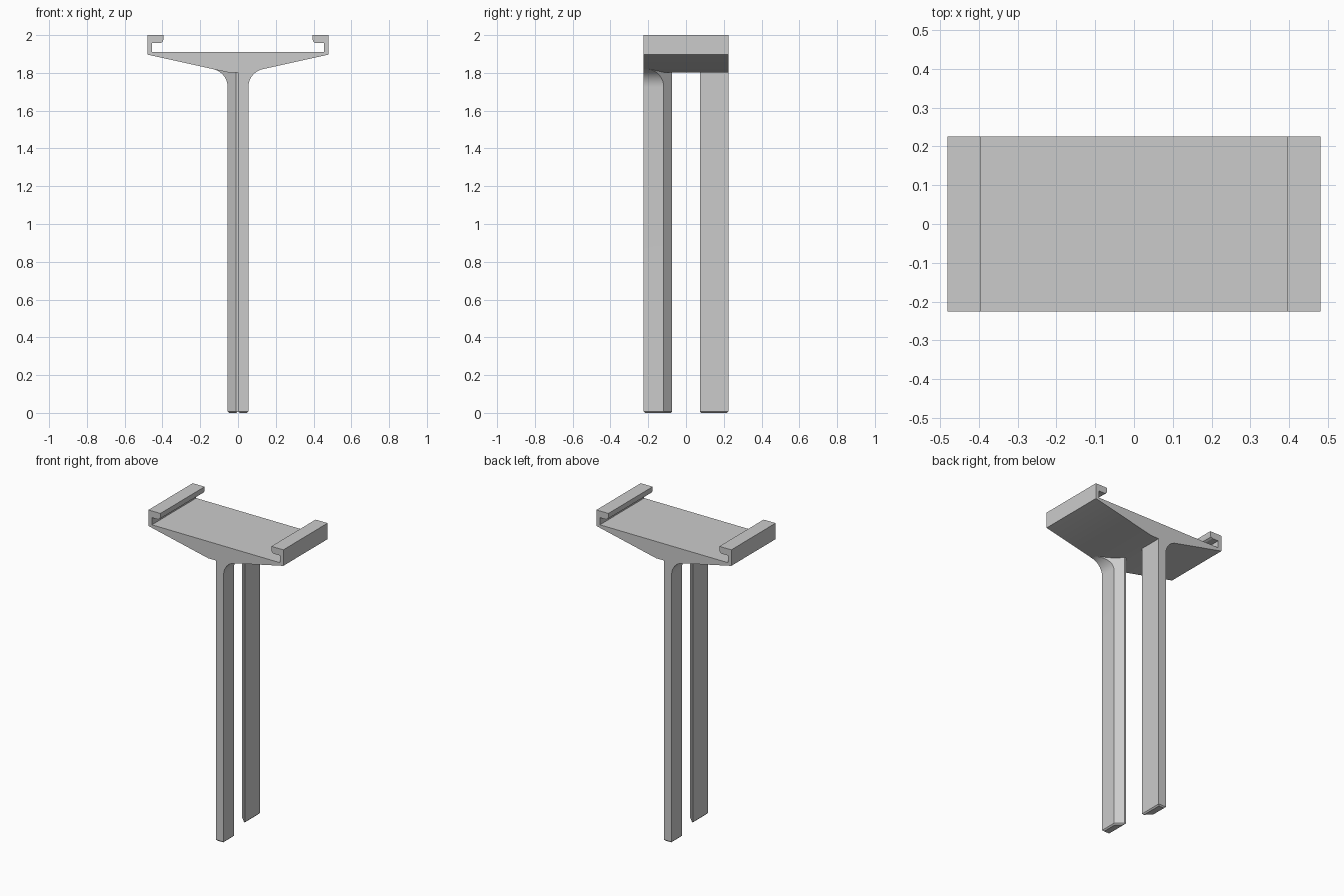
import bpy, bmesh, math
from mathutils import Matrix, Vector

old = bpy.data.objects.get("Cube")
if old:
    bpy.data.objects.remove(old, do_unlink=True)

grey = bpy.data.materials.new("plain_grey")
grey.use_nodes = True
colour = (0.6, 0.6, 0.6, 1)
grey.diffuse_color = colour
grey.node_tree.nodes["Principled BSDF"].inputs["Base Color"].default_value = colour

DEPTH = 0.225                      # half depth of the tray
LEG_X, INNER_Y = 0.055, -0.073     # leg thickness and inner end
UNDER = Vector((LEG_X, 1.803))     # where the underside starts to slope
RIM = Vector((0.48, 1.897))        # lower outer edge of the tray


def extrude_profile(points, y0, y1):
    """Prism from an x-z outline, running along y."""
    bm = bmesh.new()
    face = bm.faces.new([bm.verts.new((x, y0, z)) for x, z in points])
    moved = bmesh.ops.extrude_face_region(bm, geom=[face])["geom"]
    bmesh.ops.translate(bm, vec=(0, y1 - y0, 0),
                        verts=[v for v in moved if isinstance(v, bmesh.types.BMVert)])
    bmesh.ops.recalc_face_normals(bm, faces=bm.faces)
    return bm


def finish(bm, name, turn=0):
    bmesh.ops.transform(bm, matrix=Matrix.Rotation(turn, 4, 'Z'), verts=bm.verts)
    bmesh.ops.recalc_face_normals(bm, faces=bm.faces)
    mesh = bpy.data.meshes.new(name)
    bm.to_mesh(mesh)
    bm.free()
    mesh.materials.append(grey)
    obj = bpy.data.objects.new(name, mesh)
    bpy.context.collection.objects.link(obj)
    bpy.ops.object.select_all(action='DESELECT')
    obj.select_set(True)
    bpy.context.view_layer.objects.active = obj
    bpy.ops.object.shade_smooth_by_angle(angle=math.radians(25))


# Tray with hooked side rails
half = [tuple(UNDER), tuple(RIM), (0.48, 2), (0.395, 2), (0.395, 1.975),
        (0.4, 1.963), (0.412, 1.957), (0.455, 1.957), (0.455, 1.911)]
outline = half + [(-x, z) for x, z in reversed(half)]
finish(extrude_profile(outline, -DEPTH, DEPTH), "tray")


# Legs: flared into the underside, bevelled at the foot
def build_leg(name, turn):
    reach = 0.078
    start = UNDER - Vector((0, reach))
    end = UNDER + (RIM - UNDER).normalized() * reach
    flare = []
    for i in range(13):
        t = i / 12
        a, b, c = (1 - t) ** 2, 2 * t * (1 - t) * 0.777, t * t
        flare.append(tuple((start * a + UNDER * b + end * c) / (a + b + c)))
    bm = extrude_profile([(0, 0), (LEG_X, 0)] + flare + [tuple(UNDER), (0, UNDER.y)],
                         -DEPTH, INNER_Y)
    # Slanted cut across the inner corner
    cut = bmesh.ops.bisect_plane(bm, geom=bm.verts[:] + bm.edges[:] + bm.faces[:],
                                 plane_co=(LEG_X, -0.118, 0), plane_no=(1, 1, 0),
                                 clear_outer=True)["geom_cut"]
    bmesh.ops.holes_fill(bm, edges=[e for e in cut if isinstance(e, bmesh.types.BMEdge)])
    foot = [e for e in bm.edges if all(v.co.z < 0.001 for v in e.verts)]
    bmesh.ops.bevel(bm, geom=foot, offset=0.008, segments=1, affect='EDGES')
    finish(bm, name, turn)


build_leg("front_leg", 0)
build_leg("back_leg", math.pi)
